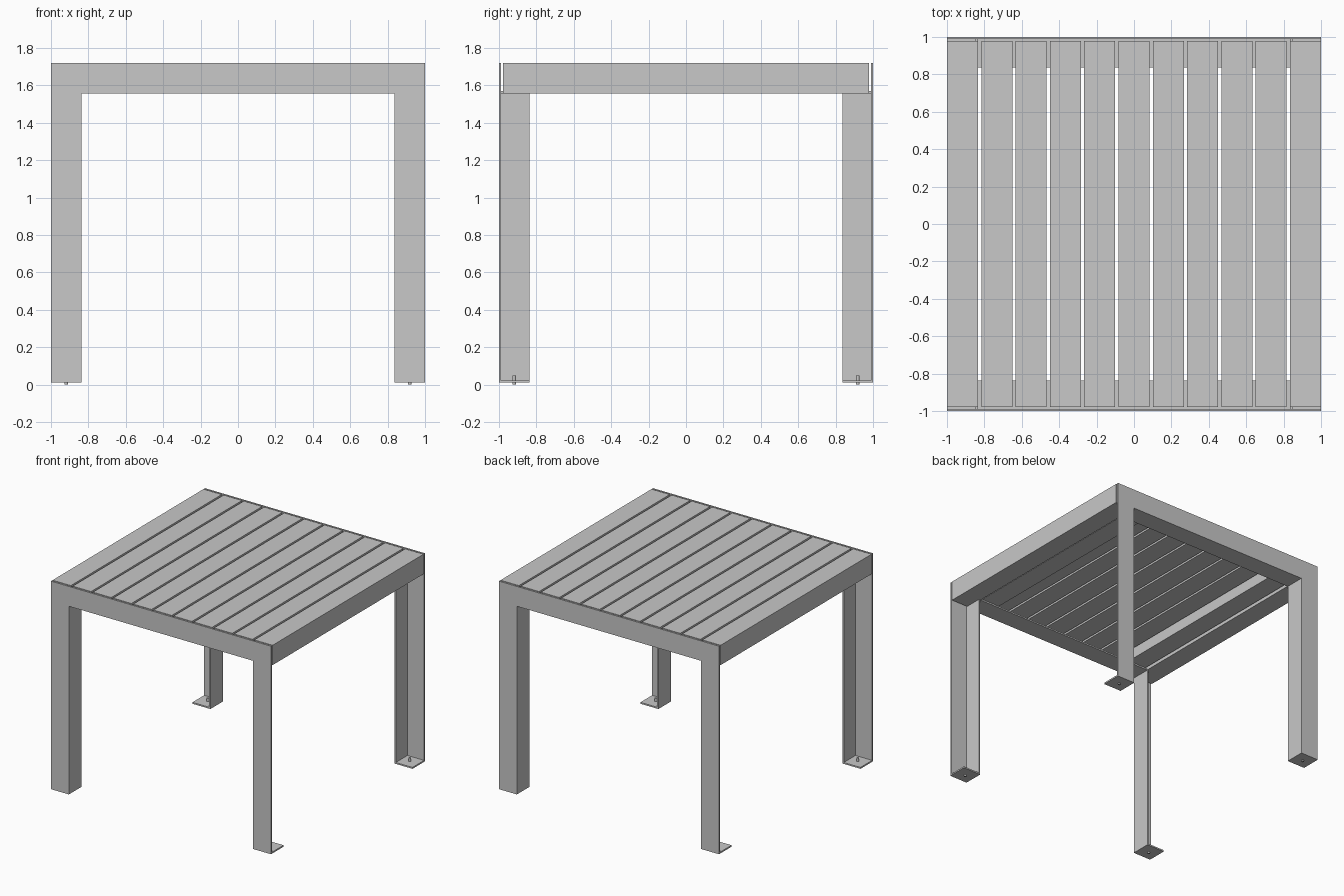
import bpy
import bmesh
from mathutils import Matrix, Vector

if "Cube" in bpy.data.objects:
    bpy.data.objects.remove(bpy.data.objects["Cube"], do_unlink=True)

# One painted metal finish
metal = bpy.data.materials.new("grey painted metal")
metal.use_nodes = True
GREY = (0.58, 0.58, 0.58, 1)
metal.diffuse_color = GREY
metal.node_tree.nodes["Principled BSDF"].inputs["Base Color"].default_value = GREY

TOP, UNDER, BASE = 1.72, 1.557, 0.011  # heights
WIDE, SHEET = 0.163, 0.012             # profile width, sheet thickness
INNER = 1 - WIDE


def finish(bm, name):
    bmesh.ops.recalc_face_normals(bm, faces=bm.faces)
    mesh = bpy.data.meshes.new(name)
    bm.to_mesh(mesh)
    bm.free()
    mesh.materials.append(metal)
    obj = bpy.data.objects.new(name, mesh)
    bpy.context.collection.objects.link(obj)


def box(name, low, high):
    low, high = Vector(low), Vector(high)
    bm = bmesh.new()
    place = Matrix.Translation((low + high) / 2) @ Matrix.Diagonal((*(high - low), 1))
    bmesh.ops.create_cube(bm, size=1, matrix=place)
    finish(bm, name)


def mirrored_box(name, low, high, sx, sy):
    """Box given in the +x +y quarter, moved to another quarter."""
    xs = sorted((low[0] * sx, high[0] * sx))
    ys = sorted((low[1] * sy, high[1] * sy))
    box(name, (xs[0], ys[0], low[2]), (xs[1], ys[1], high[2]))


def cylinder(name, radius, x, y, low, high):
    bm = bmesh.new()
    bmesh.ops.create_cone(bm, cap_ends=True, segments=12, radius1=radius,
                          radius2=radius, depth=high - low,
                          matrix=Matrix.Translation((x, y, (low + high) / 2)))
    finish(bm, name)


for sy, end in ((-1, "front"), (1, "back")):
    # Flat portal: two leg faces joined by the top beam face
    outline = [(-1, BASE), (-INNER, BASE), (-INNER, UNDER), (INNER, UNDER),
               (INNER, BASE), (1, BASE), (1, TOP), (-1, TOP)]
    bm = bmesh.new()
    face = bm.faces.new([bm.verts.new((x, sy, z)) for x, z in outline])
    swept = bmesh.ops.extrude_face_region(bm, geom=[face], use_keep_orig=True)
    moved = [v for v in swept["geom"] if isinstance(v, bmesh.types.BMVert)]
    bmesh.ops.translate(bm, verts=moved, vec=(0, -sy * SHEET, 0))
    finish(bm, end + "_portal")

    # Ledge folded inward along the bottom of the beam
    mirrored_box(end + "_beam_ledge", (-INNER, INNER, UNDER),
                 (INNER, 1 - SHEET, UNDER + SHEET), 1, sy)

    for sx, side in ((-1, "right"), (1, "left")):
        name = end + "_" + side
        # Leg flange on the inner edge, with foot plate and anchor bolt
        mirrored_box(name + "_leg_flange", (INNER, INNER, BASE),
                     (INNER + SHEET, 1 - SHEET, UNDER), sx, sy)
        mirrored_box(name + "_foot_plate", (INNER + SHEET, INNER, BASE),
                     (1, 1 - SHEET, BASE + SHEET), sx, sy)
        x, y = sx * (1 - WIDE / 2), sy * (1 - WIDE / 2)
        cylinder(name + "_bolt", 0.01, x, y, 0, 0.05)

# Roof slats: deep outer pair on each side, shallower ones between
COUNT = 11
SLAT = 0.166
PITCH = (2 - SLAT) / (COUNT - 1)
LENGTH = 0.979
DEPTHS = (UNDER, UNDER + SHEET)
SHALLOW = 1.643
for i in range(COUNT):
    x = -1 + i * PITCH
    from_edge = min(i, COUNT - 1 - i)
    bottom = DEPTHS[from_edge] if from_edge < len(DEPTHS) else SHALLOW
    box("roof_slat_%d" % (i + 1), (x, -LENGTH, bottom), (x + SLAT, LENGTH, TOP))
